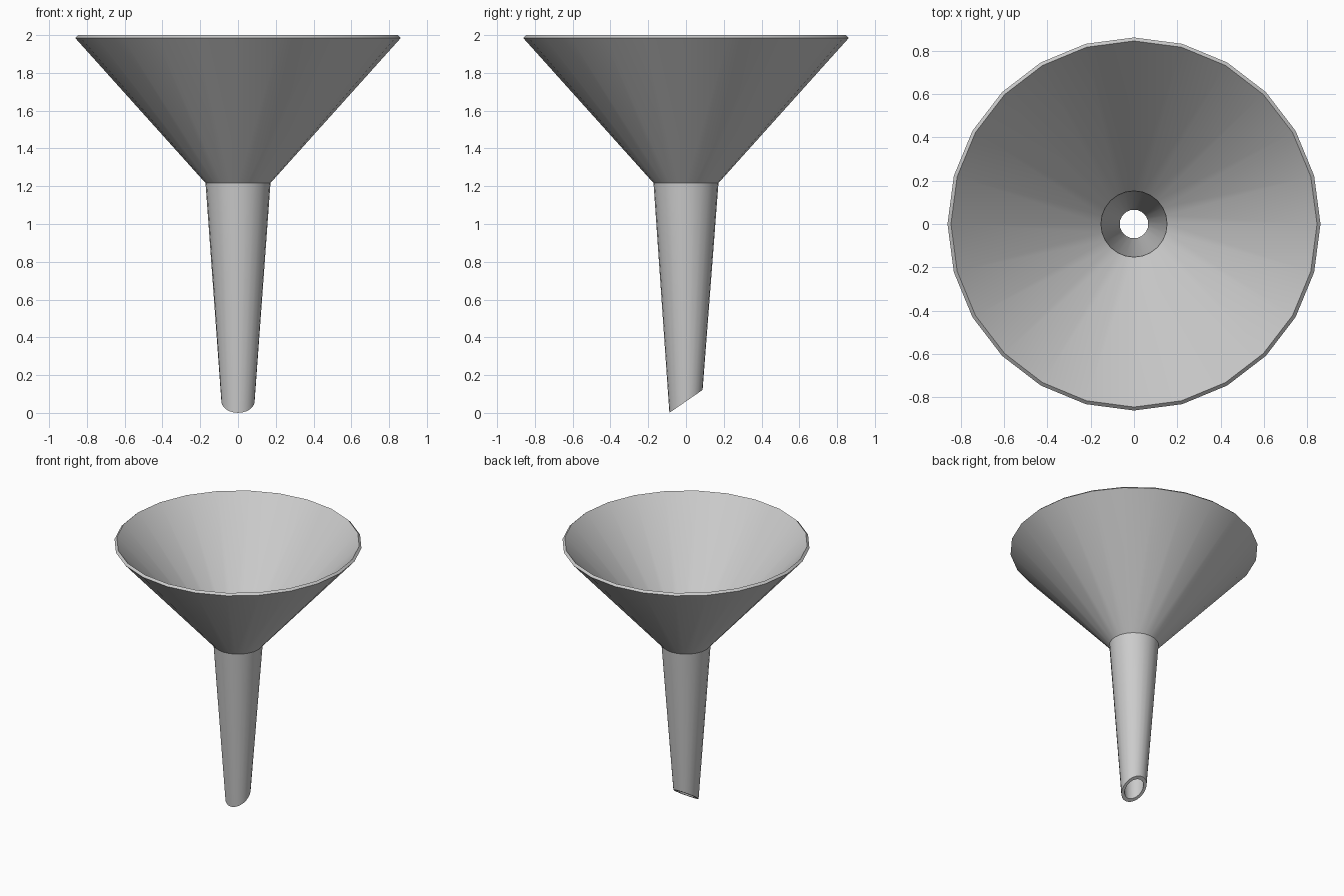
import bpy, bmesh, math

if "Cube" in bpy.data.objects:
    bpy.data.objects.remove(bpy.data.objects["Cube"])

SIDES = 24
TILT = 0.69  # slope of the slanted spout tip

# Closed wall profile: radius, height, slant
PROFILE = [
    (0.088, 0.061, TILT),   # outer tip
    (0.172, 1.217, 0),      # outer throat
    (0.862, 1.985, 0),      # outer rim
    (0.846, 2.0, 0),        # inner rim
    (0.153, 1.228, 0),      # inner throat
    (0.066, 0.061, TILT),   # inner tip
]

# Funnel: spin the profile around z, shearing the tip rings
bm = bmesh.new()
rings = []
for r, z, slant in PROFILE:
    ring = []
    for i in range(SIDES):
        a = 2 * math.pi * i / SIDES
        x, y = r * math.cos(a), r * math.sin(a)
        ring.append(bm.verts.new((x, y, z + slant * y)))
    rings.append(ring)

for k, low in enumerate(rings):
    high = rings[(k + 1) % len(rings)]
    for i in range(SIDES):
        j = (i + 1) % SIDES
        bm.faces.new((low[i], low[j], high[j], high[i]))
bmesh.ops.recalc_face_normals(bm, faces=bm.faces)

mesh = bpy.data.meshes.new("funnel")
bm.to_mesh(mesh)
bm.free()
funnel = bpy.data.objects.new("funnel", mesh)
bpy.context.collection.objects.link(funnel)

# Smooth walls with crisp rim, throat and tip
bpy.context.view_layer.objects.active = funnel
funnel.select_set(True)
bpy.ops.object.shade_smooth_by_angle(angle=math.radians(30))
